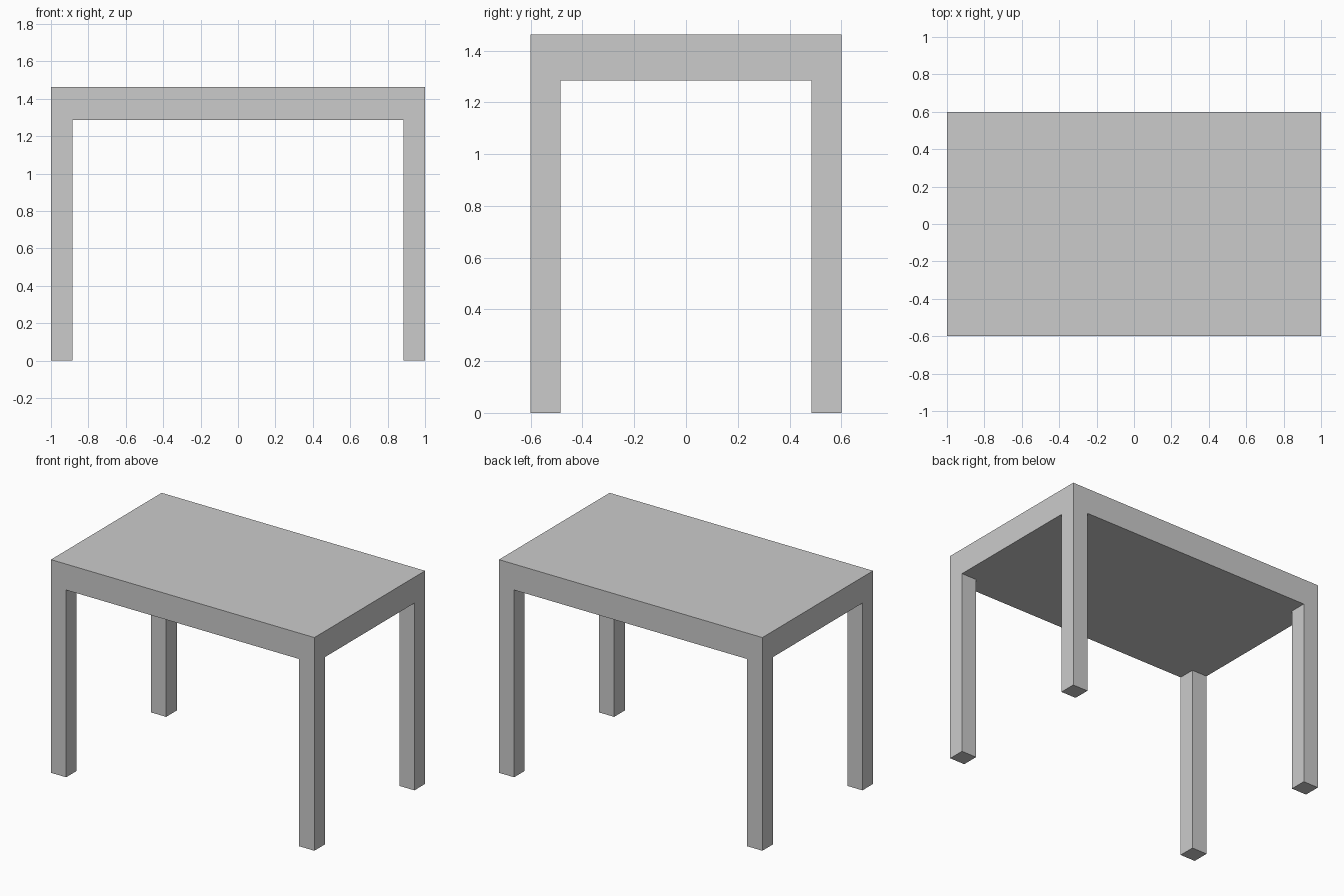
import bpy, bmesh, math
from mathutils import Matrix, Vector

if "Cube" in bpy.data.objects:
    bpy.data.objects.remove(bpy.data.objects["Cube"])

HX, HY = 1.0, 0.6            # half length and half depth
TOP, UNDER = 1.463, 1.285    # top surface and underside heights
LEG = 0.115                  # square leg width

bm = bmesh.new()

# Thick table top
bmesh.ops.create_cube(bm, size=1.0, matrix=Matrix.Translation((0, 0, (TOP + UNDER) / 2))
                      @ Matrix.Diagonal((2 * HX, 2 * HY, TOP - UNDER, 1)))

# Cut lines marking the leg corners
for axis, half in ((Vector((1, 0, 0)), HX), (Vector((0, 1, 0)), HY)):
    for side in (-1, 1):
        bmesh.ops.bisect_plane(bm, geom=bm.verts[:] + bm.edges[:] + bm.faces[:],
                               plane_co=axis * side * (half - LEG), plane_no=axis)

# Legs pulled down from the four underside corners
bm.normal_update()
corners = []
for f in bm.faces:
    c = f.calc_center_median()
    if f.normal.z < -0.9 and abs(c.x) > HX - LEG and abs(c.y) > HY - LEG:
        corners.append(f)
feet = bmesh.ops.extrude_discrete_faces(bm, faces=corners)["faces"]
for v in {v for f in feet for v in f.verts}:
    v.co.z = 0.0

# Merge coplanar faces into clean flat panels
bmesh.ops.dissolve_limit(bm, angle_limit=math.radians(1), verts=bm.verts[:], edges=bm.edges[:])
bmesh.ops.recalc_face_normals(bm, faces=bm.faces[:])

mesh = bpy.data.meshes.new("table")
bm.to_mesh(mesh)
bm.free()
bpy.context.collection.objects.link(bpy.data.objects.new("table", mesh))
